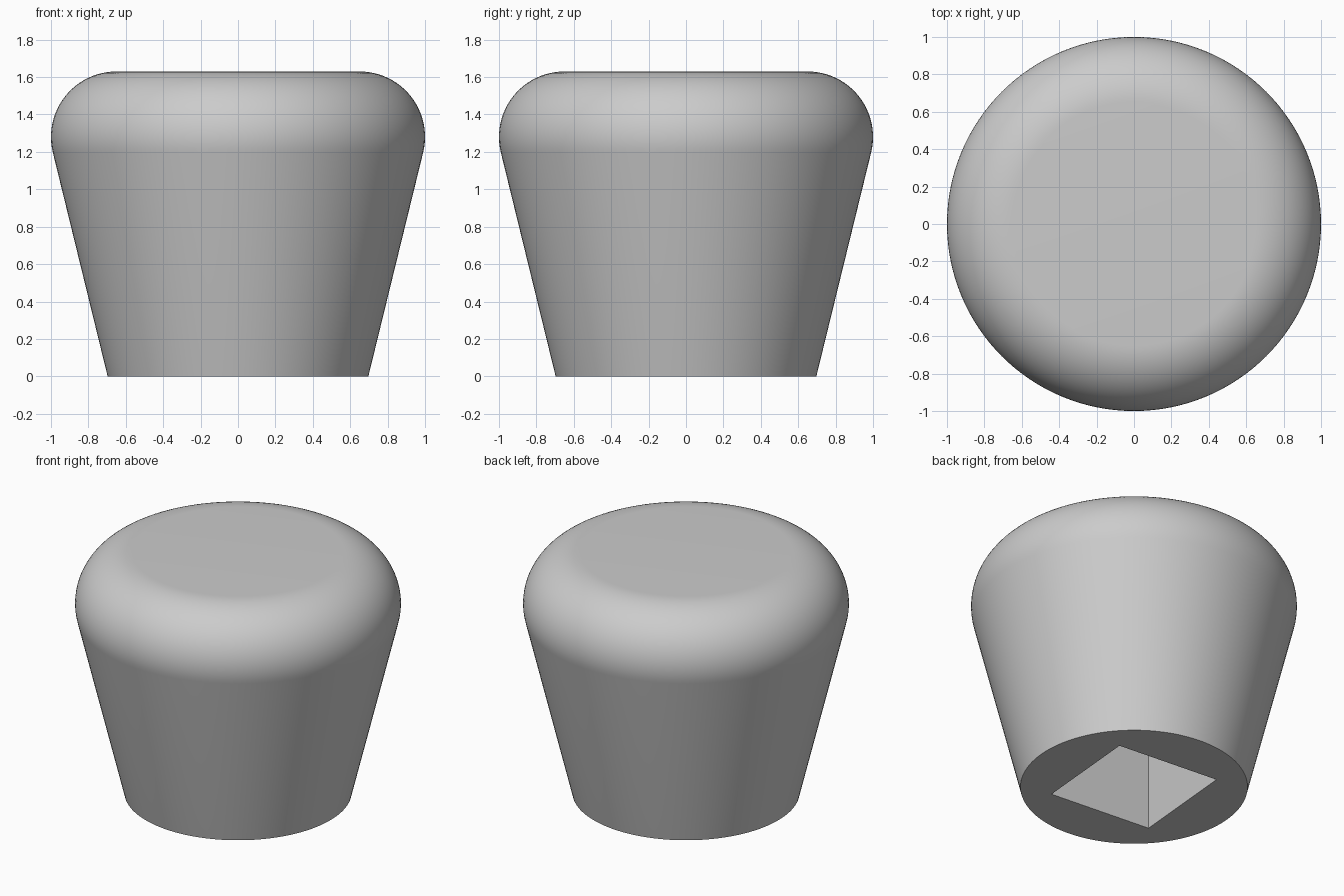
import bpy, bmesh, math
from mathutils import Matrix, Vector

if "Cube" in bpy.data.objects:
    bpy.data.objects.remove(bpy.data.objects["Cube"], do_unlink=True)

SEGMENTS = 128
HEIGHT = 1.63
BASE_RADIUS = 0.697
FILLET = 0.35
TAPER = math.radians(13.75)
HOLE_SIDE = 0.727
HOLE_DEPTH = 1.0
HOLE_TURN = math.radians(-5)

# Single grey material
grey = bpy.data.materials.new("grey_plastic")
grey.use_nodes = True
colour = (0.6, 0.6, 0.6, 1)
grey.diffuse_color = colour
grey.node_tree.nodes["Principled BSDF"].inputs["Base Color"].default_value = colour


def make_object(name, bm):
    mesh = bpy.data.meshes.new(name)
    bmesh.ops.recalc_face_normals(bm, faces=bm.faces)
    bm.to_mesh(mesh)
    bm.free()
    mesh.materials.append(grey)
    obj = bpy.data.objects.new(name, mesh)
    bpy.context.collection.objects.link(obj)
    return obj


# Tapered body profile: straight cone, then a fillet tangent to cone and top
steps = 24
profile = [(BASE_RADIUS, 0)]
for i in range(steps + 1):
    a = -TAPER + (math.pi / 2 + TAPER) * i / steps
    profile.append((1 - FILLET + FILLET * math.cos(a),
                    HEIGHT - FILLET + FILLET * math.sin(a)))

# Lathe the profile and cap both ends
bm = bmesh.new()
rings = []
for r, z in profile:
    angles = [math.tau * k / SEGMENTS for k in range(SEGMENTS)]
    rings.append([bm.verts.new((r * math.cos(a), r * math.sin(a), z)) for a in angles])
for low, high in zip(rings, rings[1:]):
    for k in range(SEGMENTS):
        n = (k + 1) % SEGMENTS
        bm.faces.new((low[k], low[n], high[n], high[k]))
bm.faces.new(rings[0][::-1])
bm.faces.new(rings[-1])
knob = make_object("knob_body", bm)

# Square shaft socket cut up into the underside
bm = bmesh.new()
overlap = 0.2
bmesh.ops.create_cube(bm, size=1, matrix=(
    Matrix.Translation(Vector((0, 0, (HOLE_DEPTH - overlap) / 2)))
    @ Matrix.Rotation(HOLE_TURN, 4, "Z")
    @ Matrix.Diagonal((HOLE_SIDE, HOLE_SIDE, HOLE_DEPTH + overlap, 1))))
cutter = make_object("socket_cutter", bm)
cutter.hide_render = True

cut = knob.modifiers.new("socket", "BOOLEAN")
cut.operation = "DIFFERENCE"
cut.solver = "EXACT"
cut.object = cutter

bpy.ops.object.select_all(action="DESELECT")
knob.select_set(True)
bpy.context.view_layer.objects.active = knob
bpy.ops.object.modifier_apply(modifier=cut.name)
bpy.data.objects.remove(cutter, do_unlink=True)

# Smooth sides with crisp base and socket edges
bpy.ops.object.shade_smooth_by_angle(angle=math.radians(30))
